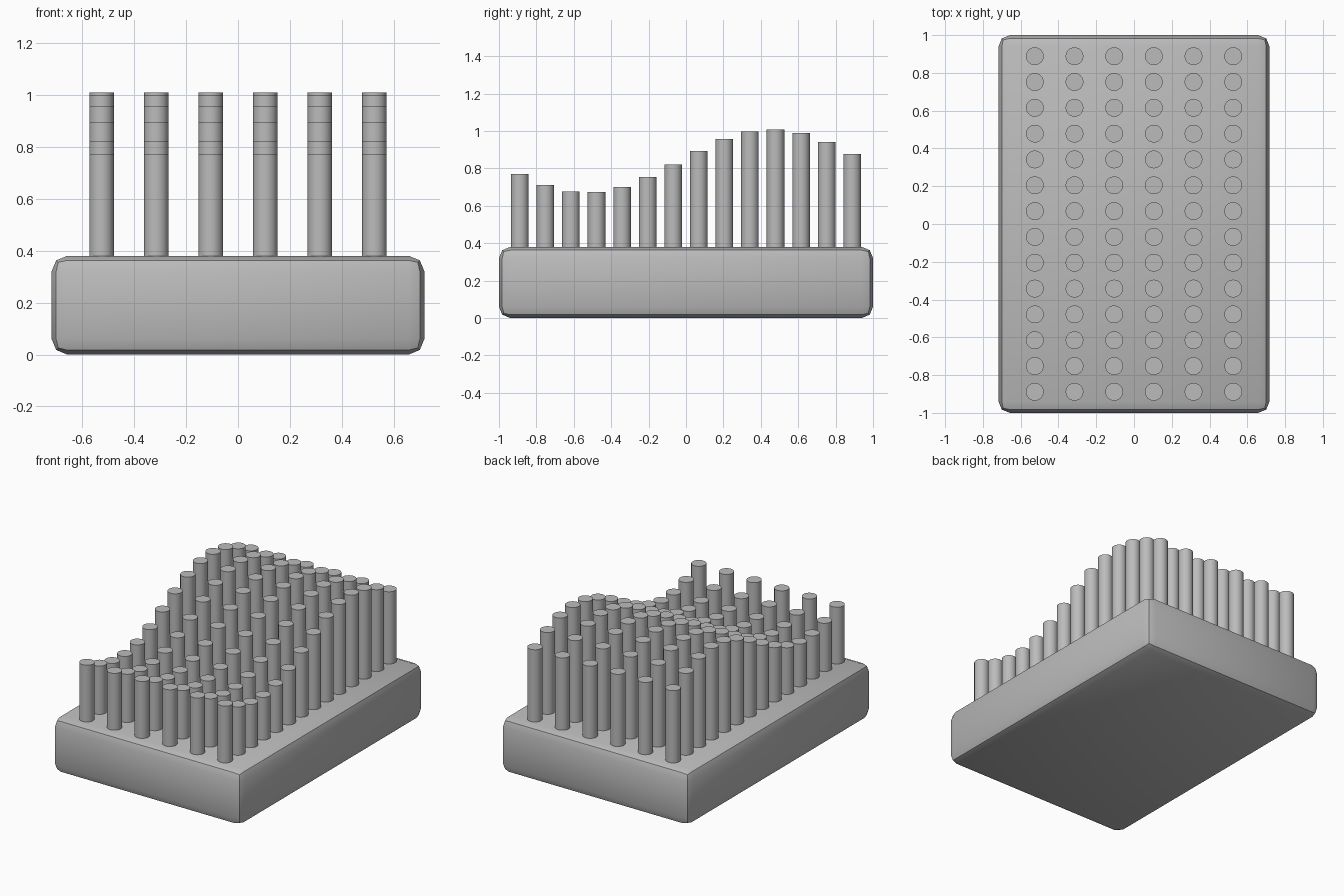
import bpy
import math

cube = bpy.data.objects.get("Cube")
if cube:
    bpy.data.objects.remove(cube, do_unlink=True)

grey = bpy.data.materials.new("plain grey")
grey.use_nodes = True
colour = (0.5, 0.5, 0.5, 1)
grey.diffuse_color = colour
grey.node_tree.nodes["Principled BSDF"].inputs["Base Color"].default_value = colour

BASE_TOP = 0.38
RADIUS = 0.047
COLUMNS, ROWS = 6, 14


def finish(obj, name):
    obj.name = name
    obj.data.materials.append(grey)
    bpy.ops.object.shade_smooth_by_angle(angle=math.radians(30))


# Base block with rounded edges
bpy.ops.mesh.primitive_cube_add(size=1, location=(0, 0, BASE_TOP / 2))
base = bpy.context.object
base.dimensions = (1.435, 2.0, BASE_TOP)
bpy.ops.object.transform_apply(location=False, rotation=False, scale=True)
bevel = base.modifiers.new("rounded edges", "BEVEL")
bevel.width = 0.06
bevel.segments = 2
bpy.ops.object.modifier_apply(modifier=bevel.name)
finish(base, "base")

# Rods whose heights follow a wave from front to back
for row in range(ROWS):
    y = (row - (ROWS - 1) / 2) * 0.1367
    top = 0.84 + 0.169 * math.sin(0.434 * (row - 6.25))
    bottom = BASE_TOP - 0.02
    for column in range(COLUMNS):
        x = (column - (COLUMNS - 1) / 2) * 0.21
        bpy.ops.mesh.primitive_cylinder_add(
            vertices=32, radius=RADIUS, depth=top - bottom,
            location=(x, y, (top + bottom) / 2))
        finish(bpy.context.object, f"rod_{row + 1}_{column + 1}")
